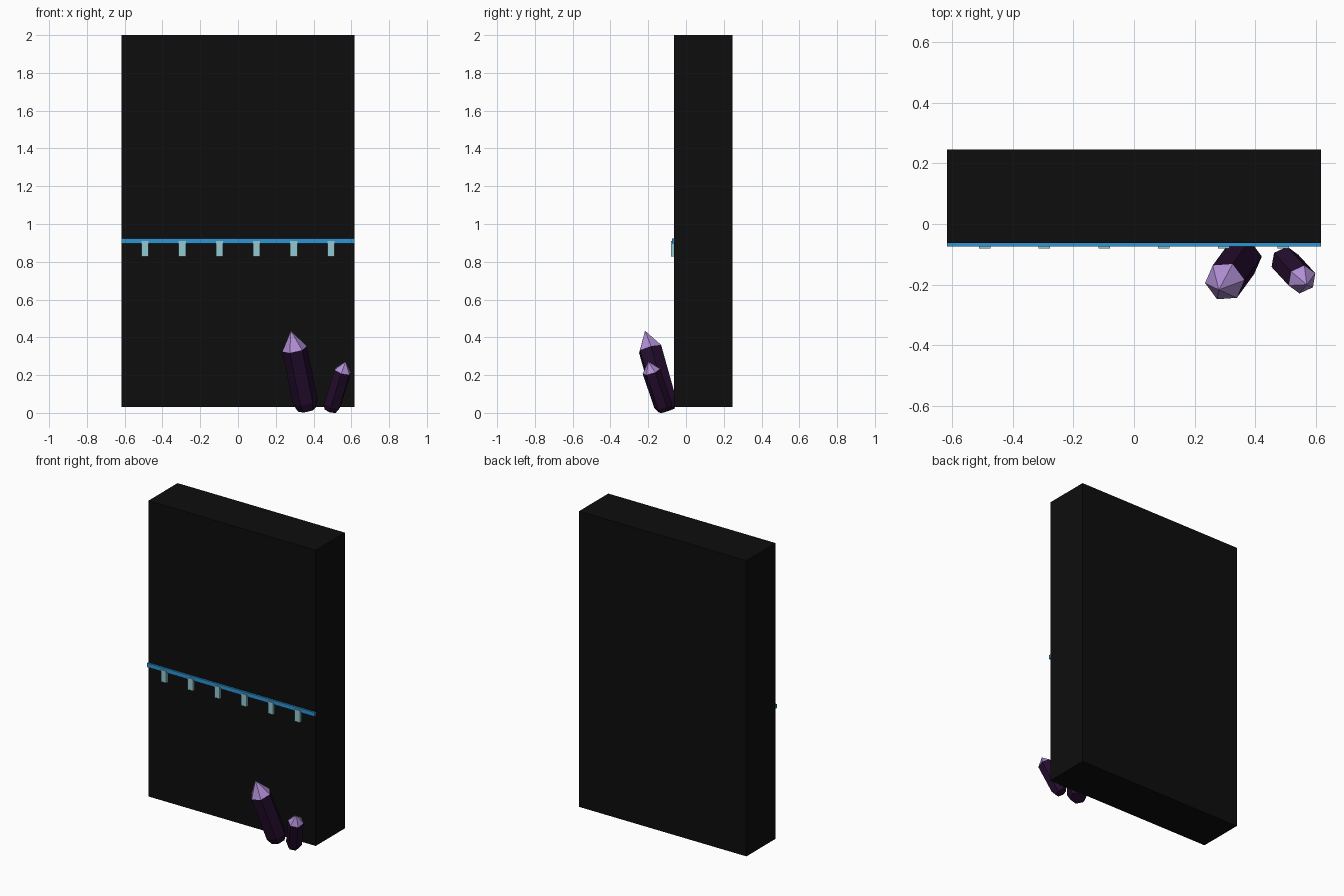
import bpy, bmesh, math
from mathutils import Vector

cube = bpy.data.objects.get("Cube")
if cube:
    bpy.data.objects.remove(cube, do_unlink=True)


def material(name, rgb):
    m = bpy.data.materials.new(name)
    m.use_nodes = True
    m.diffuse_color = (*rgb, 1)
    m.node_tree.nodes["Principled BSDF"].inputs["Base Color"].default_value = (*rgb, 1)
    return m


BLACK = material("black", (0.004, 0.004, 0.004))
BLUE = material("bright blue", (0.027, 0.30, 0.65))
PALE = material("pale aqua", (0.29, 0.58, 0.64))
PLUM = material("dark plum", (0.018, 0.004, 0.027))
LILAC = material("lilac", (0.43, 0.27, 0.65))


def finish(name, bm, *mats):
    bmesh.ops.recalc_face_normals(bm, faces=bm.faces)
    mesh = bpy.data.meshes.new(name)
    bm.to_mesh(mesh)
    bm.free()
    for m in mats:
        mesh.materials.append(m)
    obj = bpy.data.objects.new(name, mesh)
    bpy.context.scene.collection.objects.link(obj)


def box(name, lo, hi, mat):
    bm = bmesh.new()
    bmesh.ops.create_cube(bm, size=1)
    lo, hi = Vector(lo), Vector(hi)
    bmesh.ops.scale(bm, vec=hi - lo, verts=bm.verts)
    bmesh.ops.translate(bm, vec=(lo + hi) / 2, verts=bm.verts)
    finish(name, bm, mat)


def crystal(name, foot, tip, radius, shoulder, turn):
    """Six-sided leaning prism: tapered foot, straight body, pointed lilac tip."""
    foot, tip = Vector(foot), Vector(tip)
    axis = tip - foot
    spin = Vector((0, 0, 1)).rotation_difference(axis.normalized())
    bm = bmesh.new()

    def ring(t, r):
        pts = []
        for i in range(6):
            a = turn + i * math.tau / 6
            pts.append(bm.verts.new(foot + axis * t + spin @ Vector((r * math.cos(a), r * math.sin(a), 0))))
        return pts

    rings = [ring(0, radius * 0.72), ring(0.1, radius), ring(shoulder, radius)]
    apex = bm.verts.new(tip)
    bm.faces.new(rings[0])
    for i in range(6):
        j = (i + 1) % 6
        for a, b in zip(rings, rings[1:]):
            bm.faces.new((a[i], a[j], b[j], b[i]))
        bm.faces.new((rings[-1][i], rings[-1][j], apex)).material_index = 1
    finish(name, bm, PLUM, LILAC)


# Slab and the blue strip across its front
box("slab", (-0.617, -0.063, 0.03), (0.617, 0.245, 2.0), BLACK)
box("front_strip", (-0.617, -0.075, 0.896), (0.617, -0.06, 0.923), BLUE)

# Row of small tabs hanging from the strip
for i in range(6):
    x = (i - 2.5) * 0.197
    box(f"hanging_tab_{i + 1}", (x - 0.019, -0.08, 0.829), (x + 0.019, -0.06, 0.909), PALE)

# Crystals leaning out from the lower corner
crystal("large_crystal", (0.365, -0.1, 0.017), (0.28, -0.217, 0.435), 0.067, 0.77, 0.1)
crystal("small_crystal", (0.49, -0.113, 0.013), (0.57, -0.2, 0.272), 0.049, 0.8, 0.4)
